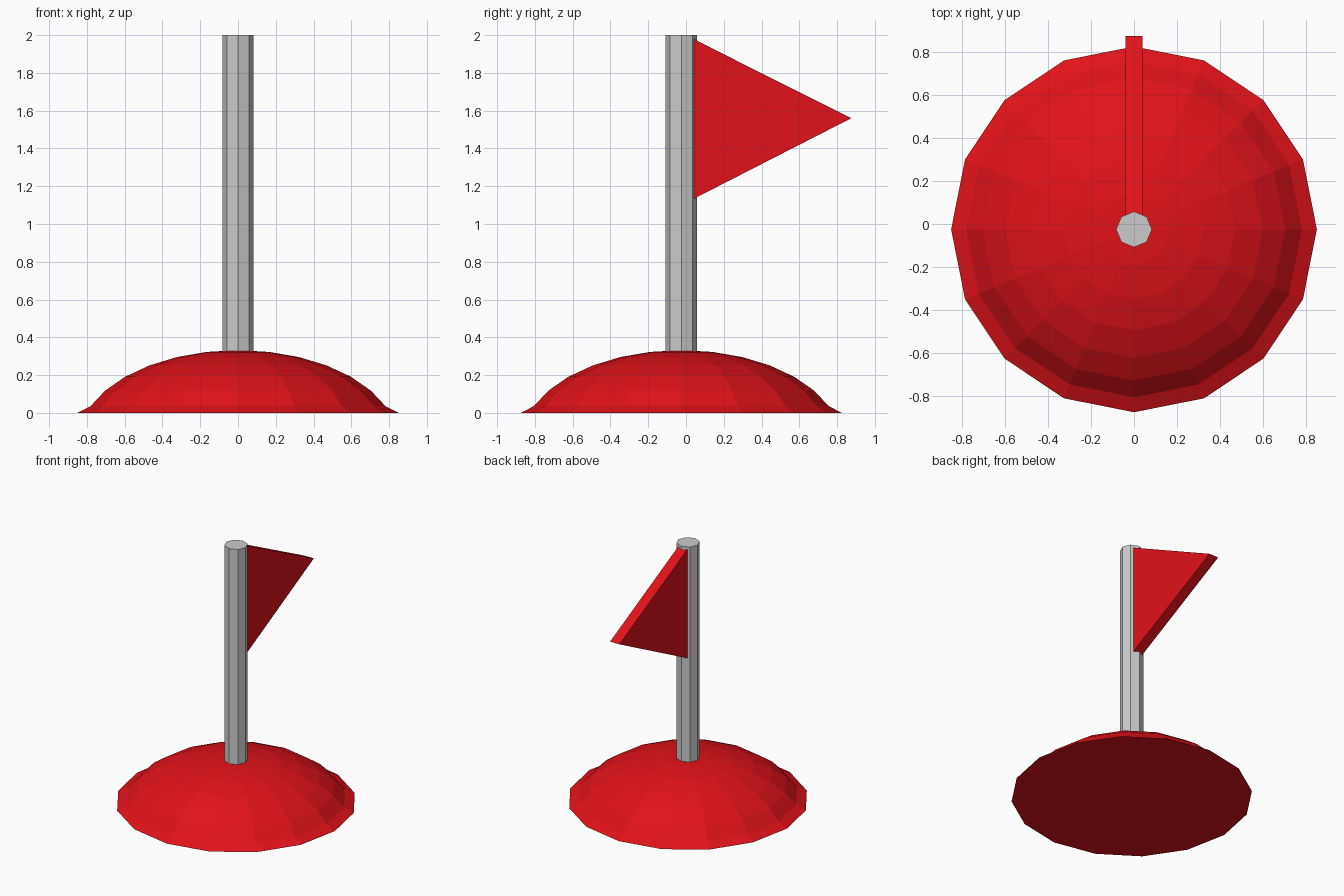
import bpy, bmesh
from math import sin, cos, pi

if "Cube" in bpy.data.objects:
    bpy.data.objects.remove(bpy.data.objects["Cube"])

CY = -0.025  # y of the base and pole axis

red = bpy.data.materials.new("red")
red.diffuse_color = (0.75, 0.006, 0.01, 1)
red.use_nodes = True
red.node_tree.nodes["Principled BSDF"].inputs["Base Color"].default_value = red.diffuse_color


def finish(name, bm, mat=None):
    bmesh.ops.recalc_face_normals(bm, faces=bm.faces)
    mesh = bpy.data.meshes.new(name)
    bm.to_mesh(mesh)
    bm.free()
    if mat:
        mesh.materials.append(mat)
    obj = bpy.data.objects.new(name, mesh)
    bpy.context.collection.objects.link(obj)
    return obj


def lathe(name, profile, sides, mat=None):
    """Stack rings of (radius, z) and close both ends; radius 0 makes a tip."""
    bm = bmesh.new()
    rings = []
    for r, z in profile:
        n = sides if r > 0 else 1
        rings.append([bm.verts.new((r * cos(2 * pi * i / sides),
                                    CY + r * sin(2 * pi * i / sides), z))
                      for i in range(n)])
    for a, b in zip(rings, rings[1:]):
        for i in range(sides):
            j = (i + 1) % sides
            bm.faces.new((a[i], a[j], b[0]) if len(b) == 1
                         else (a[i], a[j], b[j], b[i]))
    for ring in (rings[0], rings[-1]):
        if len(ring) > 1:
            bm.faces.new(ring)
    return finish(name, bm, mat)


# Domed base: flattened sphere cap with a slightly flared rim
step = pi / 16
dome = [(0.85, 0.0)]
dome += [(0.845 * sin(k * step), 0.48 * cos(k * step) - 0.148) for k in range(6, 0, -1)]
dome.append((0, 0.332))
lathe("base", dome, 16, red)

# Octagonal pole, sunk into the base
lathe("pole", [(0.083, 0.28), (0.083, 2.0)], 8)

# Triangular pennant: outline extruded to its thickness
bm = bmesh.new()
outline = [(0.038, 1.132), (0.875, 1.56), (0.038, 1.98)]
face = bm.faces.new([bm.verts.new((-0.04, y, z)) for y, z in outline])
out = bmesh.ops.extrude_face_region(bm, geom=[face])
bmesh.ops.translate(bm, vec=(0.08, 0, 0),
                    verts=[g for g in out["geom"] if isinstance(g, bmesh.types.BMVert)])
finish("flag", bm, red)
